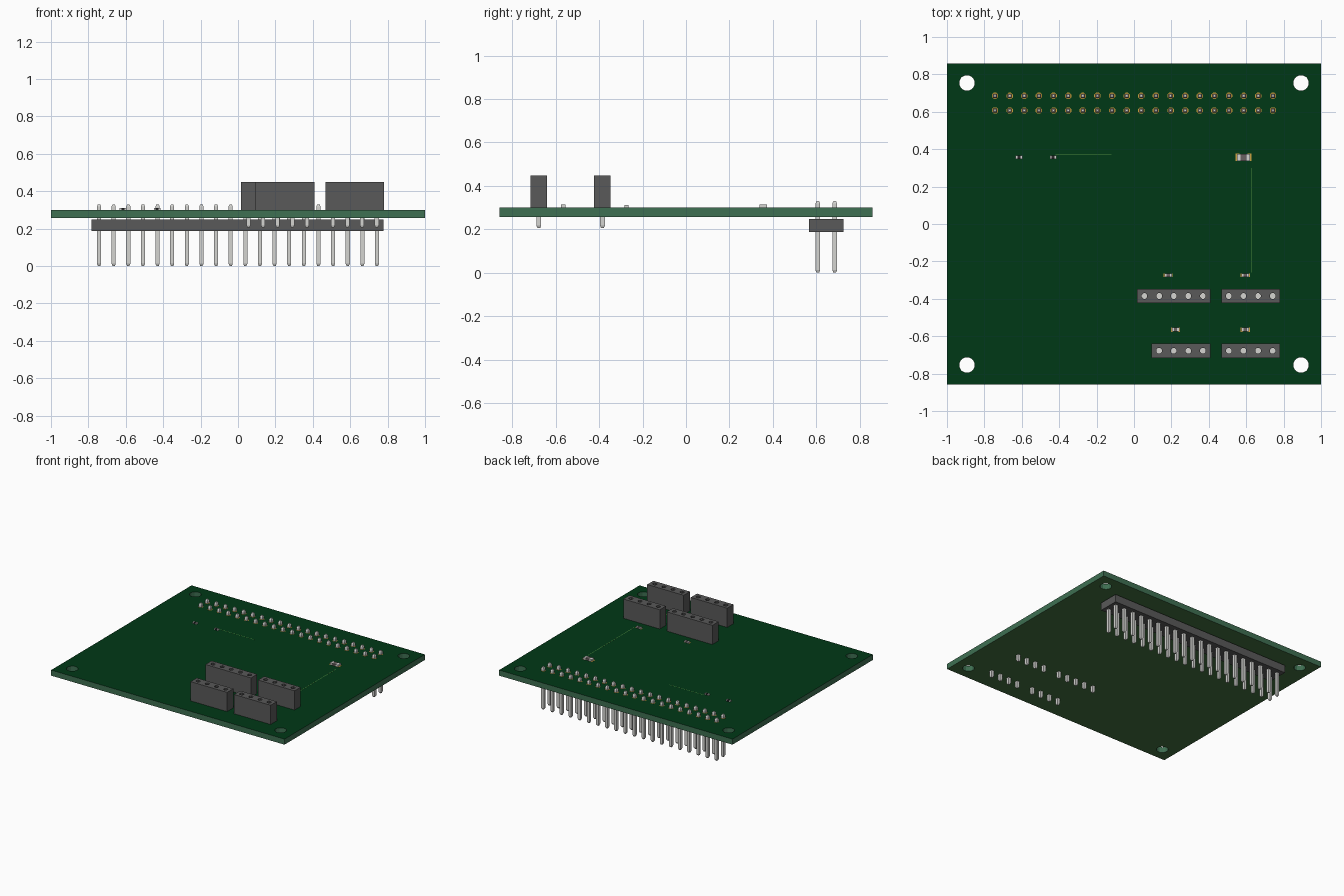
import bpy, bmesh, math
from mathutils import Vector

if "Cube" in bpy.data.objects:
    bpy.data.objects.remove(bpy.data.objects["Cube"])


def material(name, r, g, b):
    m = bpy.data.materials.new(name)
    m.diffuse_color = (r, g, b, 1)
    m.use_nodes = True
    m.node_tree.nodes["Principled BSDF"].inputs["Base Color"].default_value = m.diffuse_color
    return m


MASK_TOP = material("dark green top mask", 0.0, 0.040, 0.008)
MASK_BOT = material("olive green bottom mask", 0.055, 0.165, 0.050)
CORE = material("board edge green", 0.049, 0.160, 0.085)
PLASTIC = material("dark grey plastic", 0.10, 0.10, 0.10)
METAL = material("pin metal", 0.66, 0.66, 0.64)
GOLD = material("gold pad", 0.60, 0.36, 0.05)
TRACE = material("light green trace", 0.08, 0.26, 0.05)
BLACK = material("black chip", 0.02, 0.02, 0.022)
GREY = material("grey chip", 0.14, 0.12, 0.12)

BOARD_Z0, BOARD_Z1 = 0.257, 0.30
PITCH = 0.0782


def finish(name, bm, mats):
    me = bpy.data.meshes.new(name)
    bm.to_mesh(me)
    bm.free()
    for m in mats:
        me.materials.append(m)
    ob = bpy.data.objects.new(name, me)
    bpy.context.collection.objects.link(ob)
    return ob


def add_box(bm, x0, x1, y0, y1, z0, z1, mat=0):
    vs = bmesh.ops.create_cube(bm, size=1)["verts"]
    for v in vs:
        v.co = Vector((x1 if v.co.x > 0 else x0, y1 if v.co.y > 0 else y0,
                       z1 if v.co.z > 0 else z0))
    for f in {f for v in vs for f in v.link_faces}:
        f.material_index = mat


def circle(x, y, r, n):
    return [(x + r * math.cos(2 * math.pi * (i + 0.5) / n),
             y + r * math.sin(2 * math.pi * (i + 0.5) / n)) for i in range(n)]


def pierced_block(x0, x1, y0, y1, z0, z1, holes):
    """Rectangular block with vertical through holes."""
    bm = bmesh.new()
    for loop in [[(x0, y0), (x1, y0), (x1, y1), (x0, y1)]] + holes:
        vs = [bm.verts.new((x, y, z0)) for x, y in loop]
        for i, v in enumerate(vs):
            bm.edges.new((v, vs[(i + 1) % len(vs)]))
    bmesh.ops.triangle_fill(bm, edges=bm.edges[:], use_beauty=True, normal=(0, 0, 1))
    ret = bmesh.ops.extrude_face_region(bm, geom=bm.faces[:], use_keep_orig=True)
    for v in ret["geom"]:
        if isinstance(v, bmesh.types.BMVert):
            v.co.z = z1
    bmesh.ops.recalc_face_normals(bm, faces=bm.faces[:])
    return bm


def add_pin(bm, x, y, z0, z1, h=0.011, tip=0.012):
    """Square pin with tapered ends."""
    rings = []
    for z, s in ((z0, 0.55), (z0 + tip, 1), (z1 - tip, 1), (z1, 0.55)):
        rings.append([bm.verts.new((x + a * h * s, y + b * h * s, z))
                      for a, b in ((-1, -1), (1, -1), (1, 1), (-1, 1))])
    for lo, hi in zip(rings, rings[1:]):
        for i in range(4):
            j = (i + 1) % 4
            bm.faces.new((lo[i], lo[j], hi[j], hi[i]))
    bm.faces.new(rings[0][::-1])
    bm.faces.new(rings[-1])


def add_disc(bm, x, y, r, z0, z1, n=8):
    lo = [bm.verts.new((a, b, z0)) for a, b in circle(x, y, r, n)]
    hi = [bm.verts.new((a, b, z1)) for a, b in circle(x, y, r, n)]
    for i in range(n):
        j = (i + 1) % n
        bm.faces.new((lo[i], lo[j], hi[j], hi[i]))
    bm.faces.new(lo[::-1])
    bm.faces.new(hi)


# Circuit board with four mounting holes
corners = [circle(sx * 0.893, sy * 0.754, 0.042, 12) for sx in (-1, 1) for sy in (-1, 1)]
bm = pierced_block(-1, 1, -0.859, 0.859, BOARD_Z0, BOARD_Z1, corners)
for f in bm.faces:
    f.material_index = 0 if f.normal.z > 0.5 else 1 if f.normal.z < -0.5 else 2
finish("circuit_board", bm, [MASK_TOP, MASK_BOT, CORE])

# Two-row pin header under the board
bm = bmesh.new()
add_box(bm, -0.782, 0.778, 0.567, 0.725, 0.188, 0.248)
finish("pin_header_body", bm, [PLASTIC])

pins, pads = bmesh.new(), bmesh.new()
for i in range(20):
    for y in (0.607, 0.685):
        x = (i - 9.5) * PITCH
        add_pin(pins, x, y, 0.0, 0.33)
        add_disc(pads, x, y, 0.0185, BOARD_Z1 - 0.001, BOARD_Z1 + 0.0006)
finish("pin_header_pins", pins, [METAL])
finish("pin_header_pads", pads, [GOLD])

# Four socket strips: first pin x, row y, pin count
sockets = [(0.056, -0.385, 5), (0.507, -0.385, 4), (0.134, -0.678, 4), (0.507, -0.678, 4)]
tails, contacts = bmesh.new(), bmesh.new()
for k, (x, y, n) in enumerate(sockets):
    xs = [x + i * PITCH for i in range(n)]
    bm = pierced_block(xs[0] - PITCH / 2, xs[-1] + PITCH / 2, y - 0.038, y + 0.038,
                       BOARD_Z1, 0.449, [circle(a, y, 0.016, 8) for a in xs])
    finish(f"socket_strip_{k + 1}", bm, [PLASTIC])
    for a in xs:
        add_pin(tails, a, y, 0.205, BOARD_Z1)
        add_disc(contacts, a, y, 0.016, BOARD_Z1, 0.35)
finish("socket_tails", tails, [METAL])
finish("socket_contacts", contacts, [METAL])

# Surface-mount chips on gold pads: x, y, length, width, height, body colour
chips = [(0.585, 0.356, 0.068, 0.036, 0.015, GREY),
         (-0.615, 0.356, 0.036, 0.018, 0.010, BLACK), (-0.432, 0.356, 0.036, 0.018, 0.010, BLACK),
         (0.182, -0.274, 0.040, 0.018, 0.012, GREY), (0.595, -0.274, 0.040, 0.018, 0.012, GREY),
         (0.222, -0.565, 0.040, 0.022, 0.014, GREY), (0.595, -0.565, 0.040, 0.022, 0.014, GREY)]
for k, (x, y, l, w, h, body) in enumerate(chips):
    bm = bmesh.new()
    a, b, e = l / 2, w / 2, l * 0.27
    add_box(bm, x - a + e, x + a - e, y - b, y + b, BOARD_Z1, BOARD_Z1 + h * 0.95)
    for s in (-1, 1):
        cx = x + s * (a - e / 2)
        add_box(bm, cx - e / 2, cx + e / 2, y - b, y + b, BOARD_Z1, BOARD_Z1 + h, 1)
        if body is GREY:
            px = x + s * a * 0.95
            add_box(bm, px - a * 0.3, px + a * 0.3, y - b * 1.1, y + b * 1.1,
                    BOARD_Z1 - 0.001, BOARD_Z1 + 0.0006, 2)
    finish(f"chip_{k + 1}", bm, [body, METAL, GOLD])

# Thin copper traces on the top face
bm = bmesh.new()
add_box(bm, -0.42, -0.12, 0.3715, 0.3755, BOARD_Z1 - 0.001, BOARD_Z1 + 0.0004)
add_box(bm, 0.628, 0.632, -0.26, 0.30, BOARD_Z1 - 0.001, BOARD_Z1 + 0.0004)
finish("traces", bm, [TRACE])
